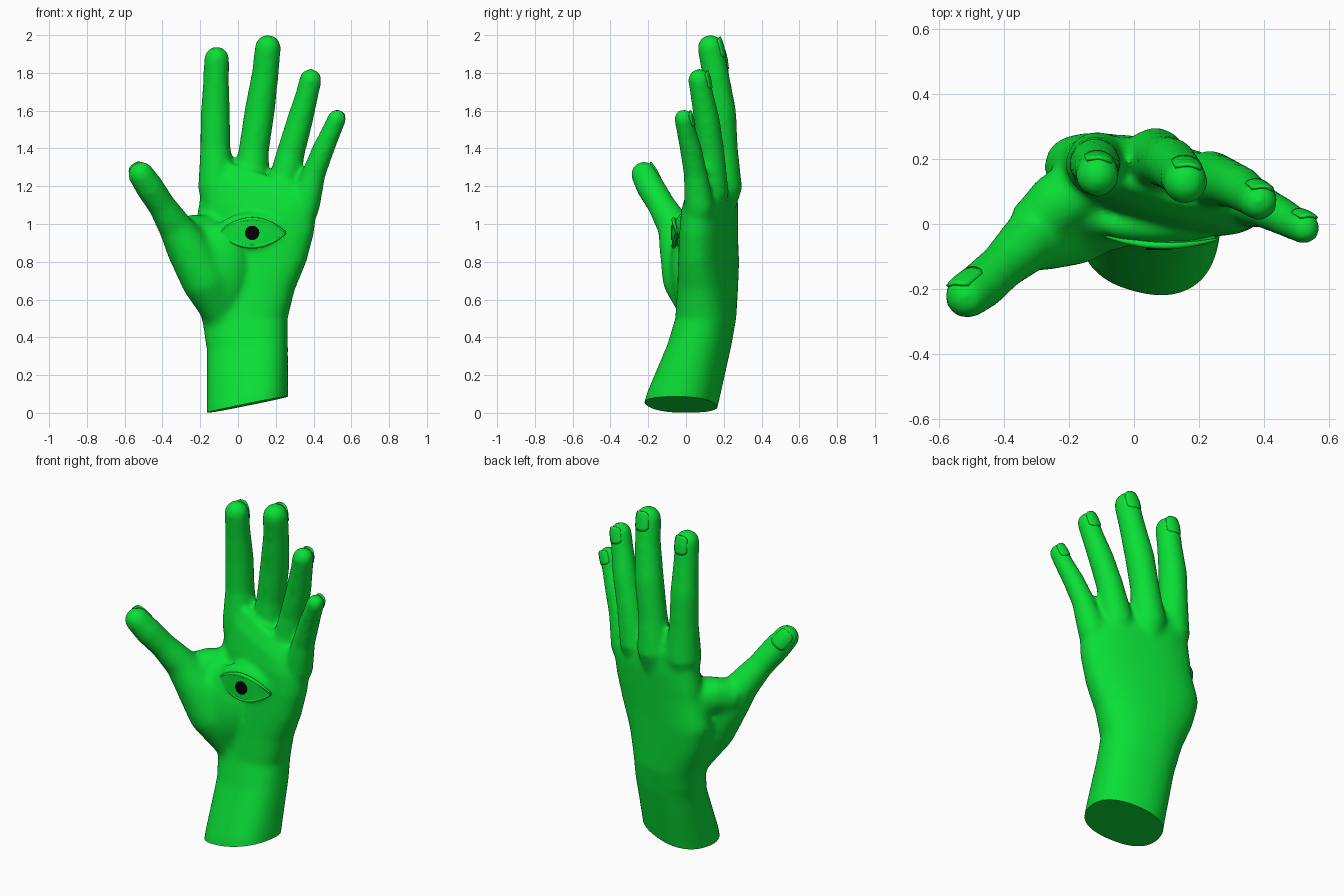
import bpy, bmesh
from math import sin, cos, pi, radians
from mathutils import Vector, Matrix

if "Cube" in bpy.data.objects:
    bpy.data.objects.remove(bpy.data.objects["Cube"])


def material(name, rgb):
    m = bpy.data.materials.new(name)
    m.use_nodes = True
    m.diffuse_color = (*rgb, 1)
    m.node_tree.nodes["Principled BSDF"].inputs["Base Color"].default_value = (*rgb, 1)
    return m


GREEN = material("bright green", (0.003, 0.74, 0.037))
BLACK = material("black", (0.001, 0.001, 0.001))


def finish(name, bm, mat, angle=50):
    bmesh.ops.recalc_face_normals(bm, faces=bm.faces)
    mesh = bpy.data.meshes.new(name)
    bm.to_mesh(mesh)
    bm.free()
    mesh.materials.append(mat)
    ob = bpy.data.objects.new(name, mesh)
    bpy.context.collection.objects.link(ob)
    bpy.ops.object.select_all(action='DESELECT')
    ob.select_set(True)
    bpy.context.view_layer.objects.active = ob
    bpy.ops.object.shade_smooth_by_angle(angle=radians(angle))
    return ob


def loft(bm, rings):
    """Skin a closed solid through rings of equal length."""
    loops = [[bm.verts.new(p) for p in ring] for ring in rings]
    n = len(loops[0])
    for a, b in zip(loops, loops[1:]):
        for i in range(n):
            j = (i + 1) % n
            bm.faces.new((a[i], a[j], b[j], b[i]))
    bm.faces.new(loops[0][::-1])
    bm.faces.new(loops[-1])


def tube(bm, path, n=20):
    """Round limb through (x, y, z, radius) points with a domed tip."""
    pts = [Vector(p[:3]) for p in path]
    rad = [p[3] for p in path]
    tip_dir = (pts[-1] - pts[-2]).normalized()
    tip, r = pts[-1].copy(), rad[-1]
    for k in range(1, 6):
        a = k * pi / 2 / 5.4
        pts.append(tip + tip_dir * r * sin(a))
        rad.append(r * cos(a))
    rings = []
    for i, (c, r) in enumerate(zip(pts, rad)):
        t = (pts[min(i + 1, len(pts) - 1)] - pts[max(i - 1, 0)]).normalized()
        u = Vector((0, 1, 0)).cross(t).normalized()
        v = t.cross(u)
        rings.append([c + (u * cos(q) + v * sin(q)) * r
                      for q in (2 * pi * k / n for k in range(n))])
    loft(bm, rings)


def ellipsoid(bm, centre, radii):
    bmesh.ops.create_uvsphere(bm, u_segments=24, v_segments=12, radius=1,
                              matrix=Matrix.Translation(centre) @ Matrix.Diagonal((*radii, 1)))


# Palm and wrist stations: z, centre x, centre y, half width, half depth, slope
STATIONS = [
    (-0.08, .05, -.055, .213, .19, .2), (.08, .05, -.015, .213, .188, .2),
    (.35, .05, .07, .215, .16, .1), (.5, .035, .105, .23, .15, 0),
    (.65, .025, .115, .28, .142, 0), (.8, .04, .12, .33, .133, 0),
    (.95, .085, .12, .325, .127, 0), (1.1, .105, .125, .317, .122, -.1),
    (1.21, .11, .13, .308, .105, -.25), (1.31, .11, .13, .29, .055, -.33),
]
TILT = radians(-15)


def section(z, cx, cy, rx, ry, slope, n=40):
    ring = []
    for k in range(n):
        c, s = cos(2 * pi * k / n), sin(2 * pi * k / n)
        u = rx * abs(c) ** .85 * (1 if c > 0 else -1)
        v = ry * abs(s) ** .85 * (1 if s > 0 else -1)
        x = cx + u * cos(TILT) - v * sin(TILT)
        y = cy + u * sin(TILT) + v * cos(TILT)
        ring.append((x, y, z + slope * x))
    return ring


# Finger paths from knuckle to tip: x, y, z, radius
FINGERS = {
    "index": [(-.09, .15, .95, .07), (-.112, .185, 1.2, .1), (-.12, .19, 1.4, .08),
              (-.12, .185, 1.58, .078), (-.116, .165, 1.75, .069), (-.113, .15, 1.872, .067)],
    "middle": [(.05, .15, .95, .07), (.065, .198, 1.2, .1), (.085, .195, 1.4, .08),
               (.115, .185, 1.6, .08), (.145, .155, 1.8, .071), (.158, .13, 1.933, .069)],
    "ring": [(.18, .1, .95, .07), (.235, .135, 1.17, .092), (.28, .13, 1.38, .074),
             (.328, .11, 1.55, .069), (.364, .085, 1.68, .061), (.384, .07, 1.763, .059)],
    "little": [(.28, .06, .9, .07), (.355, .07, 1.1, .08), (.402, .05, 1.27, .063),
               (.453, .025, 1.4, .058), (.494, .002, 1.49, .052), (.524, -.012, 1.558, .05)],
}
THUMB = [(-.09, .07, .53, .1), (-.175, .0, .7, .127), (-.25, -.02, .85, .122),
         (-.335, -.065, .99, .09), (-.405, -.13, 1.1, .073), (-.468, -.188, 1.195, .075),
         (-.513, -.222, 1.262, .069)]

# Hand: overlapping solids fused into one skin
bm = bmesh.new()
loft(bm, [section(*s) for s in STATIONS])
for path in FINGERS.values():
    tube(bm, path)
tube(bm, THUMB)
# web and ball of the thumb, and the swollen lids around the eye
tube(bm, [(-.32, -.02, .94, .085), (-.24, .06, .95, .1), (-.13, .13, .95, .1)])
ellipsoid(bm, (-.1, .03, .76), (.17, .115, .25))
ellipsoid(bm, (.075, -.005, .962), (.19, .062, .1))
hand = finish("hand", bm, GREEN)
fuse = hand.modifiers.new("fuse", 'REMESH')
fuse.mode = 'VOXEL'
fuse.voxel_size = .014
bpy.ops.object.modifier_apply(modifier="fuse")

# Soften everywhere a little, and blend the base of the thumb strongly
blend = hand.vertex_groups.new(name="thumb_base")
blend.add([v.index for v in hand.data.vertices
           if -.36 < v.co.x < -.02 and .42 < v.co.z < 1.0], 1, 'REPLACE')
for name, group, times in (("blend", "thumb_base", 30), ("soften", "", 8)):
    mod = hand.modifiers.new(name, 'SMOOTH')
    mod.factor = .5
    mod.iterations = times
    mod.vertex_group = group
    bpy.ops.object.modifier_apply(modifier=name)

# Slanted flat cut at the wrist
bm = bmesh.new()
bm.from_mesh(hand.data)
cut = bmesh.ops.bisect_plane(bm, geom=bm.verts[:] + bm.edges[:] + bm.faces[:],
                             plane_co=(-.165, 0, .0), plane_no=(-.2, .03, 1),
                             clear_inner=True)
rim = [e for e in cut["geom_cut"] if isinstance(e, bmesh.types.BMEdge)]
bmesh.ops.edgeloop_fill(bm, edges=rim)
bmesh.ops.recalc_face_normals(bm, faces=bm.faces)
bm.to_mesh(hand.data)
bm.free()
bpy.ops.object.shade_smooth_by_angle(angle=radians(50))


# Nails: thin curved plates sunk into each fingertip
def nail(name, path, facing):
    a, b, r = Vector(path[-2][:3]), Vector(path[-1][:3]), path[-1][3]
    t = (b - a).normalized()
    f = Vector(facing)
    f = (f - t * f.dot(t)).normalized()
    side = t.cross(f)
    bm = bmesh.new()
    rows = []
    for i in range(7):
        row = []
        for j in range(9):
            w = j / 4 - 1
            along = (i / 3 - 1) * .8 * (1 - .3 * w ** 4) - .1
            rim = .99 - .16 * max(0, along)
            ang = w * .7
            row.append(bm.verts.new(b + (t * along + (f * cos(ang) + side * sin(ang)) * rim) * r))
        rows.append(row)
    for p, q in zip(rows, rows[1:]):
        for j in range(8):
            bm.faces.new((p[j], p[j + 1], q[j + 1], q[j]))
    ob = finish(name, bm, GREEN)
    thick = ob.modifiers.new("thickness", 'SOLIDIFY')
    thick.thickness = .009
    thick.offset = 0


for key, path in FINGERS.items():
    nail(key + "_nail", path, (.1, 1, .1))
nail("thumb_nail", THUMB, (-.2, .9, .2))

# Eye: almond plate bowed forward, edged by two lids
EX, EZ, HALF = .075, .953, .175


def eye_point(w, h):
    """w runs corner to corner, h from lower to upper lid."""
    z = EZ + h * .068 * (1 - w * w)
    return Vector((EX + w * HALF, -.074 + .026 * w * w - .008 * w, z))


bm = bmesh.new()
STEPS = [k / 10 - 1 for k in range(21)]
front = [bm.verts.new(eye_point(w, -1)) for w in STEPS]
front += [bm.verts.new(eye_point(w, 1)) for w in STEPS[-2:0:-1]]
n = len(front)
for k in range(1, 20):
    lo, lo2 = front[k], front[k + 1]
    up, up2 = front[(n - k) % n], front[(n - k - 1) % n]
    bm.faces.new([lo, lo2, up2, up] if lo2 != up2 else [lo, lo2, up])
bm.faces.new((front[0], front[1], front[-1]))
out = bmesh.ops.extrude_face_region(bm, geom=bm.faces[:])
bmesh.ops.translate(bm, vec=(0, .05, 0),
                    verts=[v for v in out["geom"] if isinstance(v, bmesh.types.BMVert)])
finish("eyeball", bm, GREEN, 40)

for name, h in (("upper_eyelid", 1), ("lower_eyelid", -1)):
    bm = bmesh.new()
    tube(bm, [(*(eye_point(w, h) + Vector((0, .008, h * .004))), .004 + .007 * (1 - w * w))
              for w in STEPS], 10)
    finish(name, bm, GREEN)

# Pupil
bm = bmesh.new()
bmesh.ops.create_cone(bm, cap_ends=True, segments=24, radius1=.038, radius2=.038, depth=.008,
                      matrix=Matrix.Translation((EX, -.076, EZ)) @ Matrix.Rotation(pi / 2, 4, 'X'))
finish("pupil", bm, BLACK, 30)
